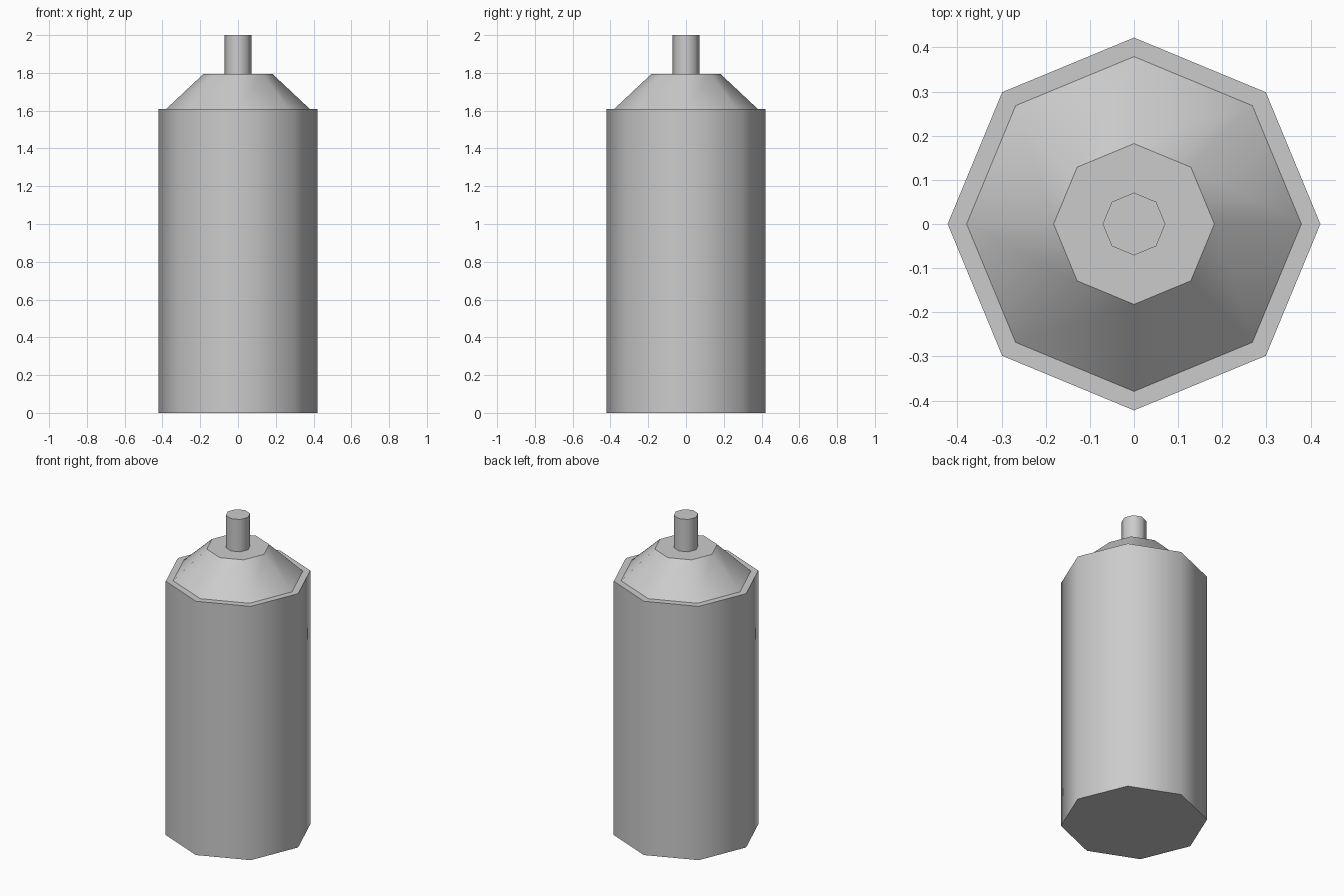
import bpy
import bmesh
from math import cos, sin, tau

if "Cube" in bpy.data.objects:
    bpy.data.objects.remove(bpy.data.objects["Cube"])

SIDES = 8


def lathe(name, profile, cap_start=False, cap_end=False):
    """Revolve (radius, z) points into an eight-sided shell; level faces stay flat."""
    bm = bmesh.new()
    rings = [[bm.verts.new((r * cos(tau * i / SIDES), r * sin(tau * i / SIDES), z))
              for i in range(SIDES)] for r, z in profile]
    for (low, high), (p, q) in zip(zip(rings, rings[1:]), zip(profile, profile[1:])):
        for i in range(SIDES):
            j = (i + 1) % SIDES
            face = bm.faces.new((low[i], low[j], high[j], high[i]))
            face.smooth = p[1] != q[1]
    if cap_start:
        bm.faces.new(rings[0][::-1])
    if cap_end:
        bm.faces.new(rings[-1])
    # Crease every rim where a wall meets a level face
    for edge in bm.edges:
        edge.smooth = all(f.smooth for f in edge.link_faces)
    mesh = bpy.data.meshes.new(name)
    bm.to_mesh(mesh)
    bm.free()
    obj = bpy.data.objects.new(name, mesh)
    bpy.context.collection.objects.link(obj)
    return obj


# Can body with its flat upper rim
lathe("can_body", [(0.422, 0), (0.422, 1.61), (0.379, 1.61)], cap_start=True)
# Sloped shoulder with a flat top around the nozzle
lathe("shoulder", [(0.379, 1.61), (0.182, 1.795), (0.071, 1.795)])
# Spray nozzle
lathe("nozzle", [(0.071, 1.795), (0.071, 2.0)], cap_end=True)
